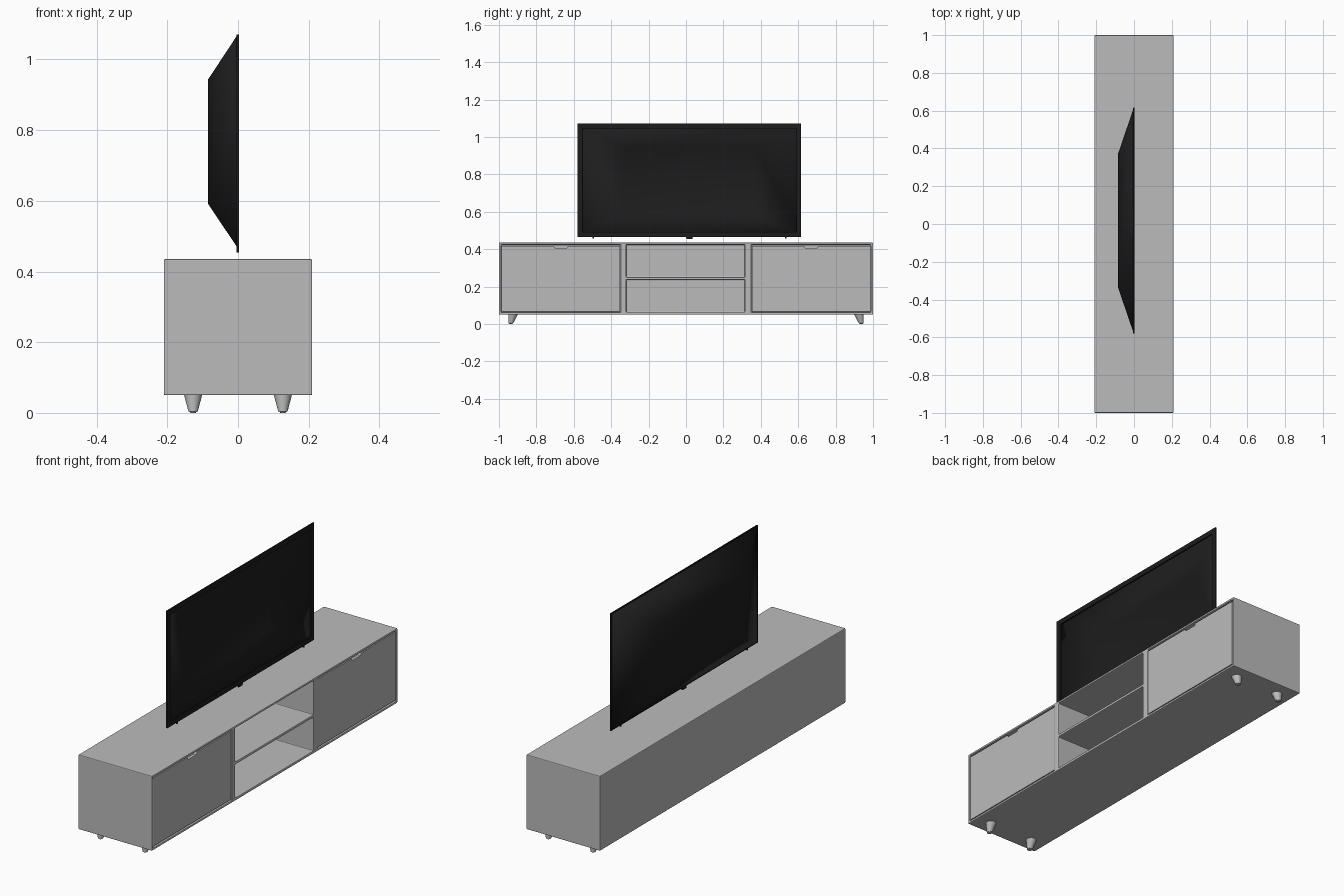
import bpy, bmesh, math
from mathutils import Vector

cube = bpy.data.objects.get("Cube")
if cube:
    bpy.data.objects.remove(cube, do_unlink=True)


def material(name, value):
    mat = bpy.data.materials.new(name)
    mat.use_nodes = True
    colour = (value, value, value, 1)
    mat.diffuse_color = colour
    mat.node_tree.nodes["Principled BSDF"].inputs["Base Color"].default_value = colour
    return mat


GREY = material("cabinet grey", 0.5)
BLACK = material("television black", 0.012)


def finish(name, bm, mat, bevel=0, smooth=None):
    bmesh.ops.recalc_face_normals(bm, faces=bm.faces)
    mesh = bpy.data.meshes.new(name)
    bm.to_mesh(mesh)
    bm.free()
    mesh.materials.append(mat)
    obj = bpy.data.objects.new(name, mesh)
    bpy.context.collection.objects.link(obj)
    if bevel:
        mod = obj.modifiers.new("Bevel", 'BEVEL')
        mod.width, mod.segments, mod.limit_method = bevel, 2, 'ANGLE'
    if smooth:
        bpy.ops.object.select_all(action='DESELECT')
        obj.select_set(True)
        bpy.context.view_layer.objects.active = obj
        bpy.ops.object.shade_smooth_by_angle(angle=math.radians(smooth))
    return obj


def box(name, x, y, z, mat, bevel=0):
    bm = bmesh.new()
    bmesh.ops.create_cube(bm, size=1)
    for v in bm.verts:
        v.co = [(a + b) / 2 + c * (b - a) for (a, b), c in zip((x, y, z), v.co)]
    return finish(name, bm, mat, bevel)


def extrude_x(name, outline, x0, x1, mat, bevel=0):
    """Extrude a (y, z) outline along x."""
    bm = bmesh.new()
    face = bm.faces.new([bm.verts.new((x0, y, z)) for y, z in outline])
    new = bmesh.ops.extrude_face_region(bm, geom=[face])["geom"]
    bmesh.ops.translate(bm, vec=(x1 - x0, 0, 0),
                        verts=[v for v in new if isinstance(v, bmesh.types.BMVert)])
    return finish(name, bm, mat, bevel)


# Cabinet carcass, with two door bays and two open compartments cut from the +x side
carcass = box("cabinet_carcass", (-0.21, 0.21), (-1, 1), (0.05, 0.435), GREY)
bays = {"left_bay": (0.35, 0.988, 0.062, 0.424), "right_bay": (-0.988, -0.35, 0.062, 0.424),
        "upper_shelf": (-0.32, 0.315, 0.25, 0.424), "lower_shelf": (-0.32, 0.315, 0.064, 0.236)}
for name, (y0, y1, z0, z1) in bays.items():
    cutter = box(name + "_cutter", (-0.195, 0.3), (y0, y1), (z0, z1), GREY)
    cutter.hide_render = True
    cutter.hide_set(True)
    cut = carcass.modifiers.new(name, 'BOOLEAN')
    cut.operation, cut.solver, cut.object = 'DIFFERENCE', 'EXACT', cutter
soft = carcass.modifiers.new("Bevel", 'BEVEL')
soft.width, soft.segments, soft.limit_method = 0.004, 2, 'ANGLE'

# Bake the cuts, then discard the cutters
graph = bpy.context.evaluated_depsgraph_get()
baked = bpy.data.meshes.new_from_object(carcass.evaluated_get(graph))
carcass.modifiers.clear()
carcass.data = baked
for name in bays:
    bpy.data.objects.remove(bpy.data.objects[name + "_cutter"], do_unlink=True)

# Doors with a finger notch in the top edge
for name, y0, y1 in (("left_door", 0.352, 0.986), ("right_door", -0.986, -0.352)):
    mid, low, top = (y0 + y1) / 2, 0.067, 0.418
    outline = [(y0, low), (y1, low), (y1, top), (mid + 0.04, top), (mid + 0.032, top - 0.011),
               (mid - 0.032, top - 0.011), (mid - 0.04, top), (y0, top)]
    extrude_x(name, outline, 0.19, 0.207, GREY, 0.0015)

# Tapered legs, splayed outward along the length
for end, sy in (("left", 1), ("right", -1)):
    for row, sx in (("front", 1), ("back", -1)):
        bm = bmesh.new()
        bmesh.ops.create_cone(bm, cap_ends=True, segments=24,
                              radius1=0.012, radius2=0.026, depth=0.052)
        for v in bm.verts:
            lean = 0.937 if v.co.z < 0 else 0.924
            v.co += Vector((sx * 0.127, sy * lean, 0.026))
        rim = [e for e in bm.edges if all(v.co.z < 0.01 for v in e.verts)]
        bmesh.ops.bevel(bm, geom=rim, offset=0.004, segments=3, affect='EDGES')
        finish(f"{row}_{end}_leg", bm, GREY, smooth=40)


# Television: outer bezel ring, then a hollow tapered back shell
def rect(bm, x, y0, y1, z0, z1):
    return [bm.verts.new((x, y, z)) for y, z in ((y0, z0), (y1, z0), (y1, z1), (y0, z1))]


def bridge(bm, a, b):
    for i in range(4):
        j = (i + 1) % 4
        bm.faces.new((a[i], a[j], b[j], b[i]))


Y0, Y1, Z0, Z1, RIM = -0.58, 0.616, 0.466, 1.071, 0.026
bm = bmesh.new()
rings = [rect(bm, x, Y0 + d, Y1 - d, Z0 + d, Z1 - d)
         for x, d in ((0.003, 0), (0.003, RIM), (-0.004, RIM), (-0.004, 0))]
for i in range(4):
    bridge(bm, rings[i], rings[(i + 1) % 4])
finish("screen_bezel", bm, BLACK, 0.001)

bm = bmesh.new()
rim = rect(bm, -0.002, Y0 + 0.002, Y1 - 0.002, Z0 + 0.002, Z1 - 0.002)
back = rect(bm, -0.085, -0.335, 0.37, 0.592, 0.943)
bridge(bm, rim, back)
bm.faces.new(back)
shell = finish("back_shell", bm, BLACK, smooth=40)
wall = shell.modifiers.new("Wall", 'SOLIDIFY')
wall.thickness, wall.offset = 0.003, -1

# Small sensor pod and two stubs below the bezel
extrude_x("sensor_pod", [(-0.002, 0.468), (0.003, 0.454), (0.033, 0.454), (0.038, 0.468)],
          -0.004, 0.003, BLACK, 0.001)
for name, y in (("left_stub", 0.533), ("right_stub", -0.497)):
    box(name, (-0.004, 0.003), (y - 0.004, y + 0.004), (0.458, 0.468), BLACK)
